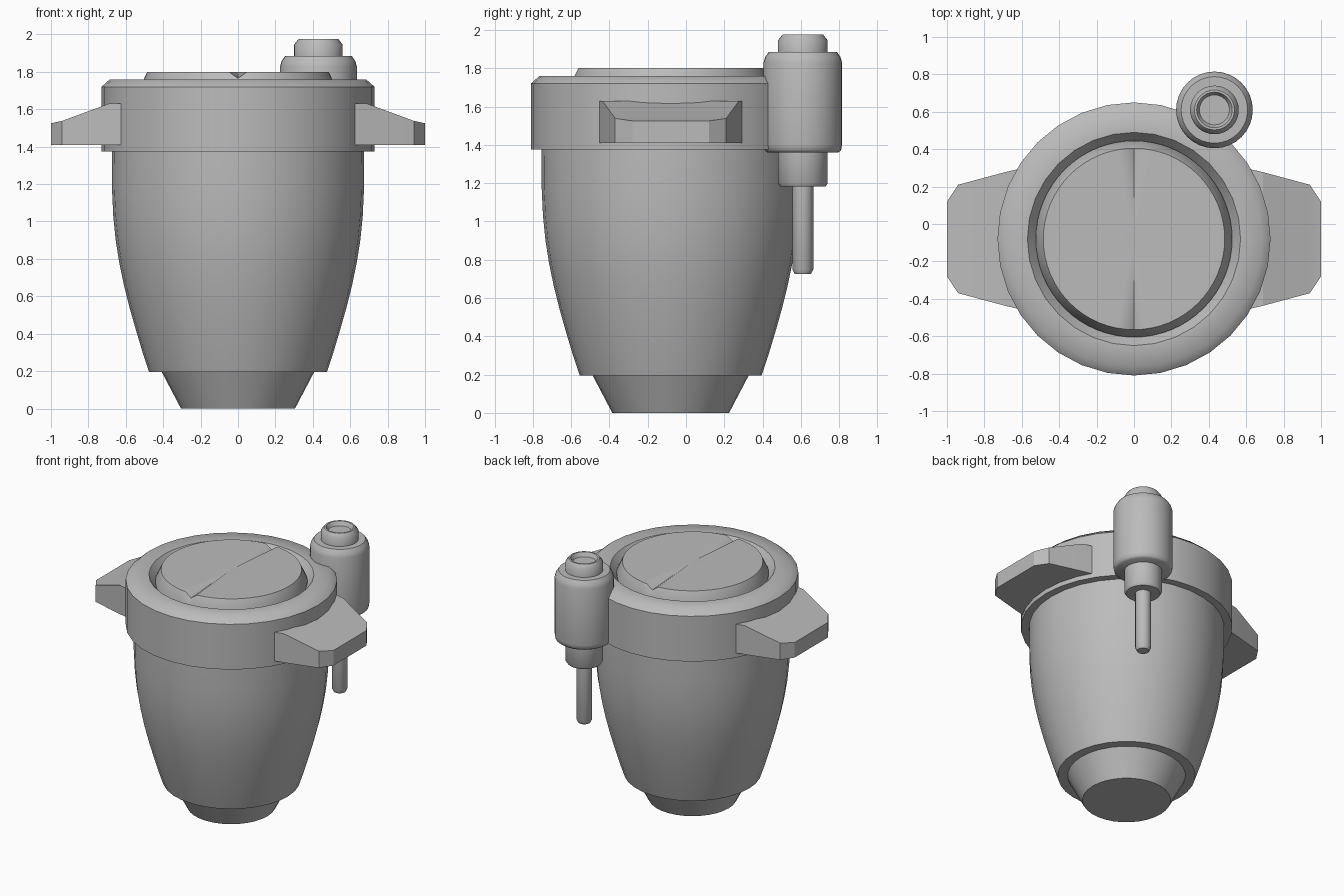
import bpy, bmesh, math

if "Cube" in bpy.data.objects:
    bpy.data.objects.remove(bpy.data.objects["Cube"])

# One flat grey for everything
grey = bpy.data.materials.new("plain grey")
grey.diffuse_color = (0.5, 0.5, 0.5, 1)
grey.use_nodes = True
grey.node_tree.nodes["Principled BSDF"].inputs["Base Color"].default_value = grey.diffuse_color

CY = -0.08  # depth of the vessel axis


def finish(name, bm, loc=(0, 0, 0), angle=45):
    bmesh.ops.recalc_face_normals(bm, faces=bm.faces)
    me = bpy.data.meshes.new(name)
    bm.to_mesh(me)
    bm.free()
    me.materials.append(grey)
    ob = bpy.data.objects.new(name, me)
    ob.location = loc
    bpy.context.collection.objects.link(ob)
    bpy.ops.object.select_all(action='DESELECT')
    bpy.context.view_layer.objects.active = ob
    ob.select_set(True)
    bpy.ops.object.shade_smooth_by_angle(angle=math.radians(angle))
    return ob


def lathe(profile, segs):
    """Spin (radius, z) points around z; radius 0 makes a pole."""
    bm = bmesh.new()
    rings = []
    for r, z in profile:
        if r == 0:
            rings.append([bm.verts.new((0, 0, z))] * segs)
        else:
            rings.append([bm.verts.new((r * math.cos(2 * math.pi * i / segs),
                                        r * math.sin(2 * math.pi * i / segs), z))
                          for i in range(segs)])
    for a, b in zip(rings, rings[1:]):
        for i in range(segs):
            j = (i + 1) % segs
            quad = list(dict.fromkeys((a[i], a[j], b[j], b[i])))
            if len(quad) > 2:
                bm.faces.new(quad)
    return bm


# Tapered foot
finish("foot", lathe([(0, 0), (0.305, 0), (0.41, 0.2), (0, 0.2)], 32), (0, CY, 0))

# Rounded bowl
bowl = [(0, 0.195), (0.475, 0.195), (0.51, 0.3), (0.546, 0.42), (0.58, 0.54),
        (0.61, 0.66), (0.635, 0.78), (0.654, 0.9), (0.667, 1.03), (0.674, 1.18),
        (0.675, 1.4), (0, 1.4)]
finish("bowl", lathe(bowl, 32), (0, CY, 0))

# Collar with a sloped inner lip
collar = [(0, 1.375), (0.73, 1.375), (0.73, 1.72), (0.685, 1.76), (0.57, 1.76),
          (0.525, 1.70), (0, 1.70)]
finish("collar", lathe(collar, 32), (0, CY, 0))

# Lid: the rim dips at front and back, giving a crease that widens outwards
lid = lathe([(0, 1.69), (0.525, 1.69), (0.525, 1.715), (0.485, 1.8), (0, 1.8)], 64)
for v in lid.verts:
    if abs(v.co.x) < 0.001 and abs(v.co.y) > 0.4 and v.co.z > 1.79:
        v.co.z = 1.765
finish("lid", lid, (0, CY, 0))

# Side handles: a half-plan outline with (x, half width, top height)
HANDLE = [(0.60, 0.378, 1.63), (0.69, 0.357, 1.63), (0.94, 0.29, 1.538), (1.0, 0.2, 1.525)]
for side, label in ((1, "right"), (-1, "left")):
    bm = bmesh.new()
    rows = []
    for x, w, top in HANDLE:
        rows.append([bm.verts.new((side * x, y, z))
                     for y, z in ((-w, 1.41), (w, 1.41), (w, top), (-w, top))])
    for a, b in zip(rows, rows[1:]):
        for i in range(4):
            j = (i + 1) % 4
            bm.faces.new((a[i], a[j], b[j], b[i]))
    bm.faces.new(rows[0])
    bm.faces.new(rows[-1])
    finish(label + "_handle", bm, (0, CY, 0), 20)

# Canister hanging on the back of the collar
SPOT = (0.43, 0.61, 0)
canister = [(0, 1.36), (0.185, 1.36), (0.2, 1.372), (0.205, 1.4), (0.205, 1.83),
            (0.197, 1.858), (0.178, 1.885), (0.13, 1.885), (0, 1.885)]
finish("canister", lathe(canister, 32), SPOT)

# Canister cap with a recessed top
cap = [(0, 1.87), (0.13, 1.87), (0.13, 1.945), (0.107, 1.975), (0.095, 1.975),
       (0.08, 1.945), (0, 1.945)]
finish("canister_cap", lathe(cap, 32), SPOT)

# Lower sleeve and thin rod
sleeve = [(0, 1.182), (0.118, 1.182), (0.13, 1.2), (0.13, 1.37), (0, 1.37)]
finish("sleeve", lathe(sleeve, 32), SPOT)
rod = [(0, 0.725), (0.042, 0.725), (0.055, 0.75), (0.055, 1.2), (0, 1.2)]
finish("rod", lathe(rod, 16), SPOT)
